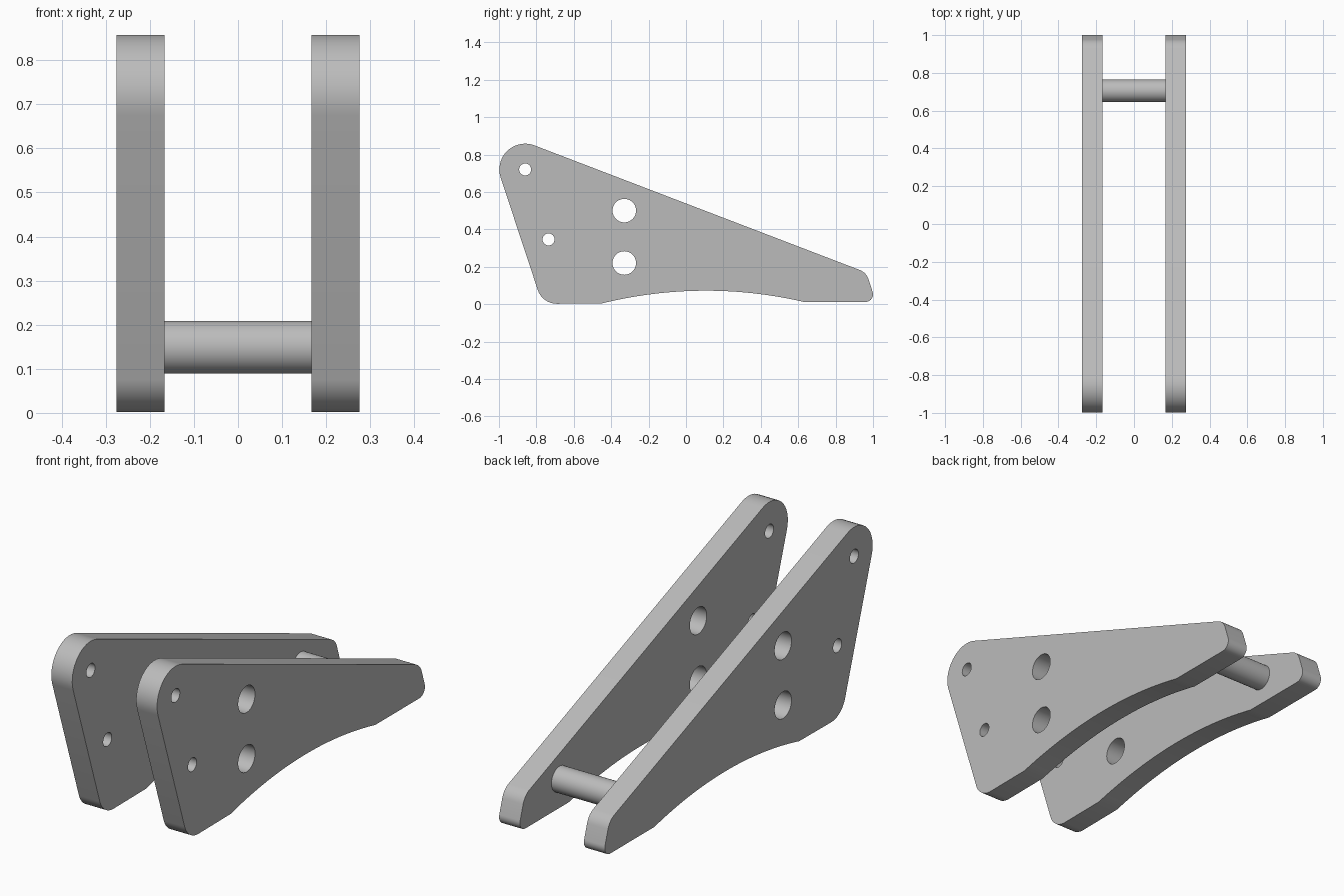
import bpy, bmesh
from math import cos, sin, pi, radians
from mathutils import Matrix

if "Cube" in bpy.data.objects:
    bpy.data.objects.remove(bpy.data.objects["Cube"], do_unlink=True)

grey = bpy.data.materials.new("plain grey")
grey.use_nodes = True
colour = (0.5, 0.5, 0.5, 1)
grey.diffuse_color = colour
grey.node_tree.nodes["Principled BSDF"].inputs["Base Color"].default_value = colour

INNER, OUTER = 0.167, 0.276


def arc(cy, cz, r, start, end, steps=16):
    """Points of a circular arc in the side plane, angles in degrees."""
    angles = [radians(start + (end - start) * i / steps) for i in range(steps + 1)]
    return [(cy + r * cos(a), cz + r * sin(a)) for a in angles]


def finish(obj):
    obj.data.materials.clear()
    obj.data.materials.append(grey)
    bpy.ops.object.select_all(action="DESELECT")
    obj.select_set(True)
    bpy.context.view_layer.objects.active = obj
    bpy.ops.object.shade_smooth_by_angle(angle=radians(30))


def link(name, mesh):
    obj = bpy.data.objects.new(name, mesh)
    bpy.context.collection.objects.link(obj)
    return obj


# Plate outline: rounded corners, with a shallow arch along the underside
arch = [(-0.45 + 1.08 * t, 0.004 + 0.008 * t + 0.256 * t * (1 - t))
        for t in [i / 24 for i in range(25)]]
outline = (arc(-0.86, 0.72, 0.138, 69, 199)
           + arc(-0.69, 0.11, 0.108, 199, 270)
           + arch
           + arc(0.96, 0.052, 0.04, -90, 17, 10)
           + arc(0.90, 0.108, 0.08, 17, 69, 10))

# Two small bolt holes and two large ones
holes = [(-0.86, 0.72, 0.032), (-0.735, 0.346, 0.032),
         (-0.33, 0.50, 0.063), (-0.33, 0.22, 0.063)]
loops = [outline] + [arc(y, z, r, 0, 360, 40)[:-1] for y, z, r in holes]

# Filled outline extruded to the plate thickness
curve = bpy.data.curves.new("plate_profile", "CURVE")
curve.dimensions = "2D"
curve.fill_mode = "BOTH"
curve.extrude = (OUTER - INNER) / 2
for points in loops:
    spline = curve.splines.new("POLY")
    spline.points.add(len(points) - 1)
    for p, (y, z) in zip(spline.points, points):
        p.co = (y, z, 0, 1)
    spline.use_cyclic_u = True
profile = link("plate_profile", curve)
bpy.context.view_layer.update()
depsgraph = bpy.context.evaluated_depsgraph_get()
plate_mesh = bpy.data.meshes.new_from_object(profile.evaluated_get(depsgraph))
bpy.data.objects.remove(profile, do_unlink=True)

# Stand the profile upright: curve x, y, z become world y, z, x
upright = Matrix(((0, 0, 1, 0), (1, 0, 0, 0), (0, 1, 0, 0), (0, 0, 0, 1)))
bm = bmesh.new()
bm.from_mesh(plate_mesh)
bmesh.ops.remove_doubles(bm, verts=bm.verts, dist=0.0001)
bm.transform(upright)
bmesh.ops.recalc_face_normals(bm, faces=bm.faces)
bm.to_mesh(plate_mesh)
bm.free()

# Matching side plates
for side, name in ((1, "left_plate"), (-1, "right_plate")):
    plate = link(name, plate_mesh.copy())
    plate.location.x = side * (INNER + OUTER) / 2
    finish(plate)

# Cross rod joining the plates near the back
bpy.ops.mesh.primitive_cylinder_add(vertices=48, radius=0.06, depth=2 * INNER,
                                    location=(0, 0.705, 0.149), rotation=(0, pi / 2, 0))
rod = bpy.context.object
rod.name = "cross_rod"
finish(rod)
